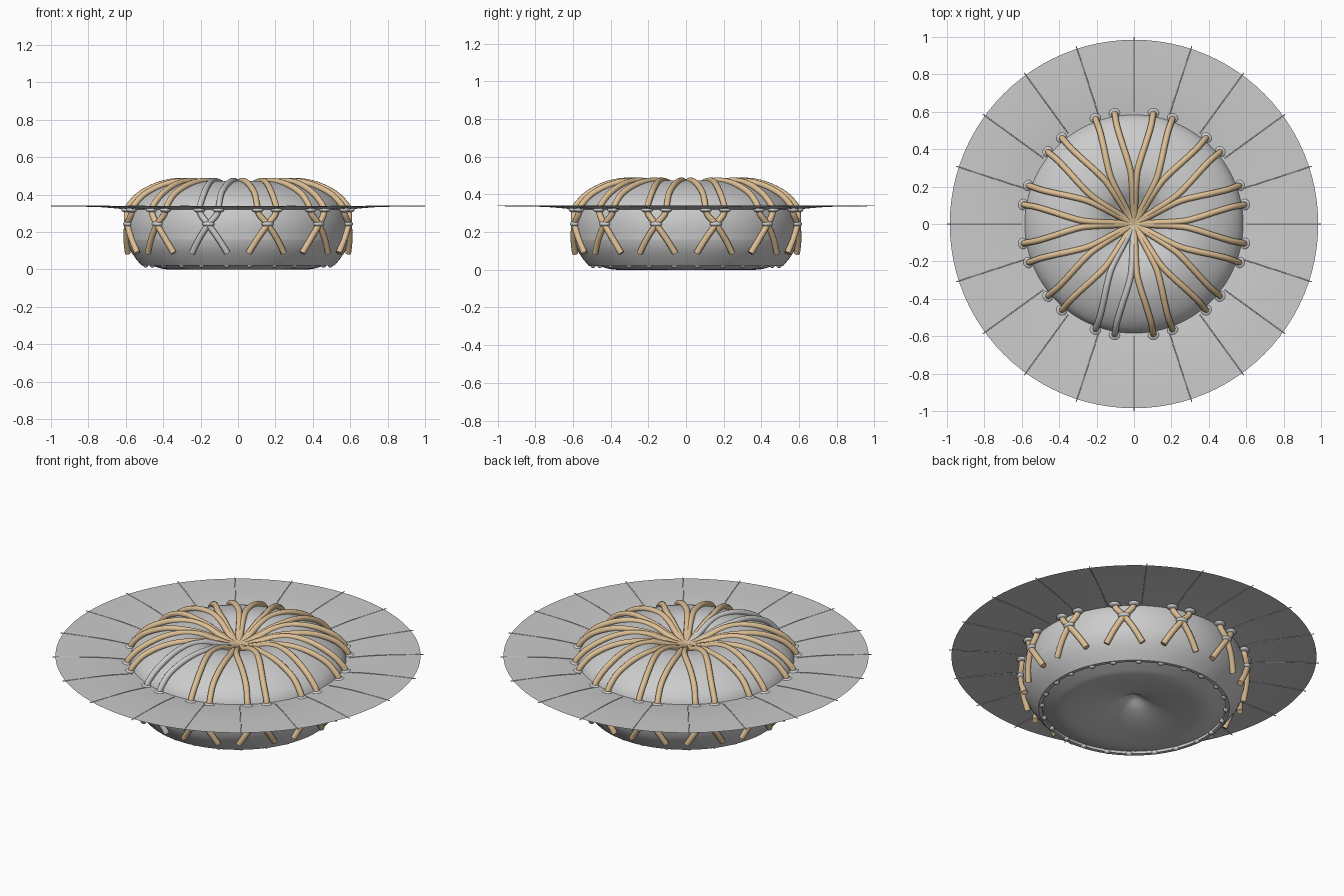
import bpy, bmesh, math
from math import sin, cos, radians, pi

if "Cube" in bpy.data.objects:
    bpy.data.objects.remove(bpy.data.objects["Cube"])

tan = bpy.data.materials.new("rope_tan")
tan.diffuse_color = (0.72, 0.52, 0.30, 1)
tan.use_nodes = True
tan.node_tree.nodes["Principled BSDF"].inputs["Base Color"].default_value = tan.diffuse_color


def polar(r, deg, z):
    return (r * cos(radians(deg)), r * sin(radians(deg)), z)


def smooth(ob, angle=40):
    bpy.ops.object.select_all(action='DESELECT')
    ob.select_set(True)
    bpy.context.view_layer.objects.active = ob
    bpy.ops.object.shade_smooth_by_angle(angle=radians(angle))


def lathe(name, profile, segs=96):
    """Spin an (r, z) profile around z."""
    bm = bmesh.new()
    vs = [bm.verts.new((r, 0, z)) for r, z in profile]
    es = [bm.edges.new(p) for p in zip(vs, vs[1:])]
    bmesh.ops.spin(bm, geom=vs + es, cent=(0, 0, 0), axis=(0, 0, 1),
                   angle=2 * pi, steps=segs, use_duplicate=False)
    bmesh.ops.remove_doubles(bm, verts=bm.verts, dist=1e-4)
    bmesh.ops.recalc_face_normals(bm, faces=bm.faces)
    me = bpy.data.meshes.new(name)
    bm.to_mesh(me)
    bm.free()
    ob = bpy.data.objects.new(name, me)
    bpy.context.collection.objects.link(ob)
    smooth(ob)
    return ob


def spline(pts, n=5):
    """Catmull-Rom refinement of a short profile."""
    p = [pts[0]] + pts + [pts[-1]]
    out = []
    for i in range(1, len(p) - 2):
        for k in range(n):
            t = k / n
            out.append(tuple(0.5 * (2 * b + (c - a) * t + (2 * a - 5 * b + 4 * c - d) * t * t
                             + (3 * b - a - 3 * c + d) * t ** 3)
                             for a, b, c, d in zip(p[i - 1], p[i], p[i + 1], p[i + 2])))
    return out + [pts[-1]]


def rope(name, pts, radius, mat=None):
    cu = bpy.data.curves.new(name, 'CURVE')
    cu.dimensions = '3D'
    cu.bevel_depth = radius
    cu.bevel_resolution = 3
    cu.use_fill_caps = True
    pts = spline(pts)
    sp = cu.splines.new('POLY')
    sp.points.add(len(pts) - 1)
    for q, c in zip(sp.points, pts):
        q.co = (*c, 1)
    sp.use_smooth = True
    if mat:
        cu.materials.append(mat)
    ob = bpy.data.objects.new(name, cu)
    bpy.context.collection.objects.link(ob)


def knot(name, r, deg, z, size):
    """Flattened bead; size = (radial, tangential, vertical) radii."""
    bpy.ops.mesh.primitive_uv_sphere_add(segments=16, ring_count=8, location=polar(r, deg, z),
                                         rotation=(0, 0, radians(deg)))
    ob = bpy.context.object
    ob.name = name
    ob.scale = size
    bpy.ops.object.shade_smooth()


# Dimpled cushion, tapered lower cup, dished underside
lathe("cushion", spline([(0, .385), (.06, .395), (.12, .42), (.19, .458), (.28, .474), (.38, .46),
                         (.47, .425), (.54, .38), (.58, .33), (.6, .25), (.597, .16)]))
lathe("lower_cup", [(.597, .16), (.59, .13), (.572, .095), (.545, .055), (.515, .02),
                    (.495, .02), (.495, .05)])
lathe("underside", spline([(.495, .035), (.45, .018), (.4, .003), (.34, .001), (.24, .015),
                           (.15, .035), (.08, .06), (.03, .09), (0, .1)]))

# Thin brim with fine radial ribs
lathe("brim", [(.575, .32), (.62, .325), (.68, .331), (.76, .336), (.86, .339), (.985, .34)])
for k in range(20):
    a = 18 * k
    rope("brim_rib", [polar(.6, a, .323), polar(.68, a, .331), polar(.78, a, .337),
                      polar(1.0, a, .34)], .0025)

# Crossed ropes: twelve pairs, one pair left grey
top = [(0, 0, .398), (.06, .004, .41), (.13, .007, .437), (.2, .01, .462), (.28, .018, .473),
       (.36, .04, .469), (.44, .066, .447), (.52, .09, .405), (.572, .1, .355), (.59, .104, .325)]
for k in range(12):
    c = 15 + 30 * k
    mat = None if c == 255 else tan
    for s in (-1, 1):
        spoke = c - 15 * s
        pts = []
        for r, lat, z in top:
            a, rr = (spoke + s * math.degrees(math.atan2(lat, r)) if r else spoke), math.hypot(r, lat)
            pts.append(polar(rr, a, z))
        pts += [polar(.605, c - 4 * s, .29), polar(.612, c, .24),
                polar(.606, c + 5 * s, .165), polar(.592, c + 9.5 * s, .088)]
        rope("rope", pts, .0165, mat)
        knot("rim_knot", .605, c - 5 * s, .318, (.028, .032, .014))
        knot("base_stud", .497, c + 8 * s, .022, (.014, .018, .012))
    knot("cross_knot", .612, c, .243, (.024, .034, .016))
